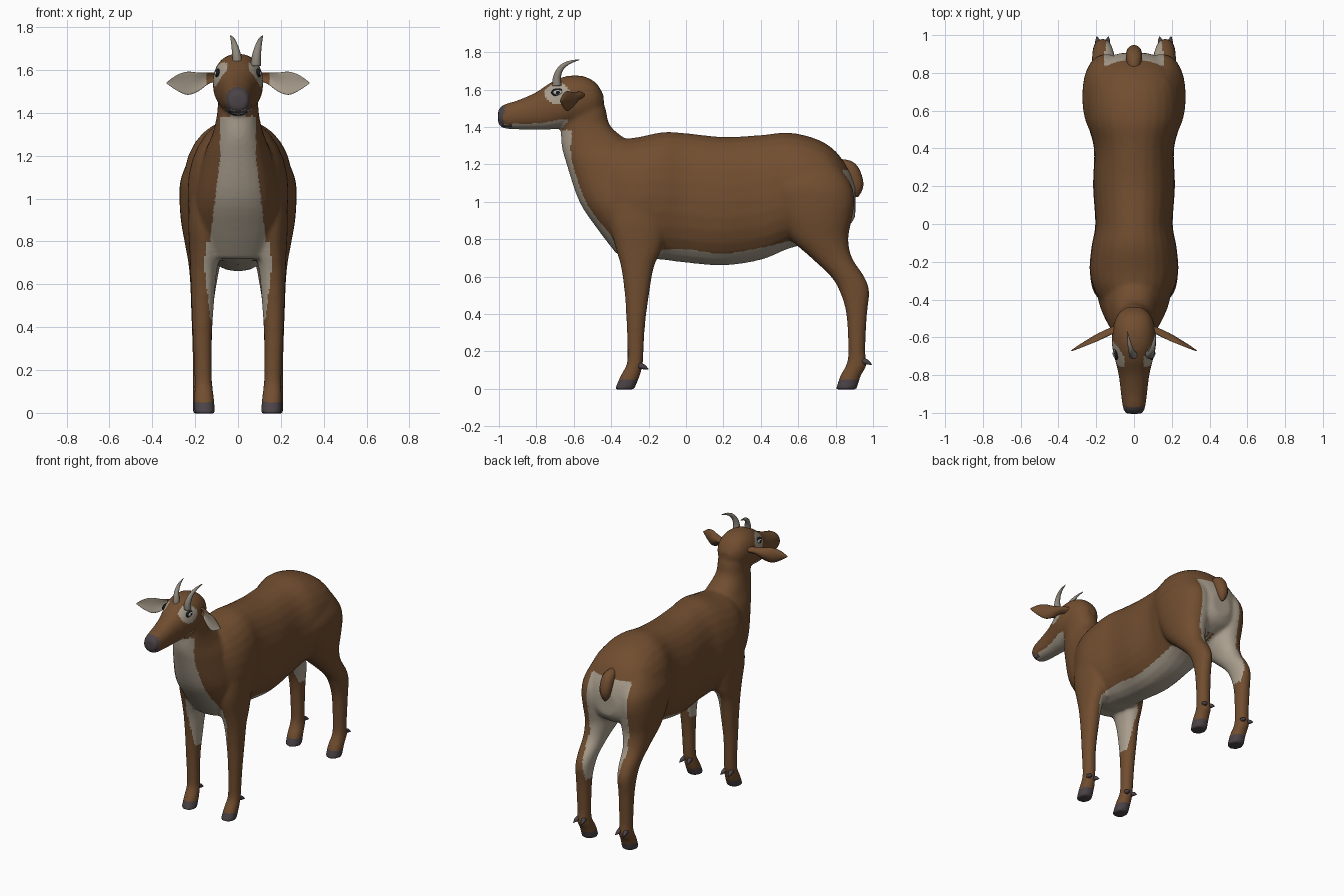
import bpy, bmesh, math
from mathutils import Vector

cube = bpy.data.objects.get("Cube")
if cube:
    bpy.data.objects.remove(cube)


def material(name, rgb):
    m = bpy.data.materials.new(name)
    m.use_nodes = True
    col = (*rgb, 1)
    m.diffuse_color = col
    b = m.node_tree.nodes["Principled BSDF"]
    b.inputs["Base Color"].default_value = col
    b.inputs["Roughness"].default_value = 0.9
    return m


BROWN = material("brown coat", (.165, .075, .029))
CREAM = material("cream coat", (.40, .345, .27))
HOOF = material("dark hoof", (.07, .055, .062))
HORN = material("grey horn", (.27, .24, .20))
DARK = material("eye black", (.012, .011, .012))
PALE = material("eye pale", (.5, .5, .5))


def smooth_rings(rings, steps=4):
    """Catmull-Rom interpolation through ring tuples."""
    out, n = [], len(rings)
    for i in range(n - 1):
        quad = [rings[max(0, min(n - 1, i + k))] for k in (-1, 0, 1, 2)]
        for s in range(steps):
            t = s / steps
            out.append([.5 * (2 * b + (c - a) * t + (2 * a - 5 * b + 4 * c - d) * t * t
                              + (3 * b - a - 3 * c + d) * t ** 3)
                        for a, b, c, d in zip(*quad)])
    return out + [list(rings[-1])]


def skin(bm, loops):
    """Skin closed loops of points and cap both ends."""
    vs = [[bm.verts.new(p) for p in loop] for loop in loops]
    n = len(vs[0])
    faces = [bm.faces.new((a[i], a[(i + 1) % n], b[(i + 1) % n], b[i]))
             for a, b in zip(vs, vs[1:]) for i in range(n)]
    faces += [bm.faces.new(vs[0]), bm.faces.new(vs[-1])]
    bmesh.ops.recalc_face_normals(bm, faces=faces)


def loft(bm, rings, axis, side=1, power=2.2, n=28):
    """Rings are (position, low, high, x_in, x_out) along the y or z axis."""
    loops = []
    for t, a0, a1, x0, x1 in smooth_rings(rings):
        loop = []
        for i in range(n):
            c, s = math.cos(i * math.tau / n), math.sin(i * math.tau / n)
            x = (x0 + x1) / 2 + (x1 - x0) / 2 * math.copysign(abs(c) ** (2 / power), c)
            a = (a0 + a1) / 2 + (a1 - a0) / 2 * math.copysign(abs(s) ** (2 / power), s)
            loop.append((side * x, t, a) if axis == "y" else (side * x, a, t))
        loops.append(loop)
    skin(bm, loops)


def tube(bm, points, n=12):
    """Round tapered tube through (x, y, z, radius) points."""
    path = smooth_rings(points)
    loops = []
    for i, p in enumerate(path):
        a, b = path[max(i - 1, 0)], path[min(i + 1, len(path) - 1)]
        d = (Vector(b[:3]) - Vector(a[:3])).normalized()
        u = d.cross(Vector((1, 0, .01))).normalized()
        v = d.cross(u)
        loops.append([Vector(p[:3]) + p[3] * (u * math.cos(k * math.tau / n) + v * math.sin(k * math.tau / n))
                      for k in range(n)])
    skin(bm, loops)


def finish(bm, name, *mats):
    me = bpy.data.meshes.new(name)
    bm.to_mesh(me)
    bm.free()
    for m in mats:
        me.materials.append(m)
    for p in me.polygons:
        p.use_smooth = True
    ob = bpy.data.objects.new(name, me)
    bpy.context.scene.collection.objects.link(ob)
    return ob


def symmetric(rings):
    return [(t, a, b, -w, w) for t, a, b, w in rings]


# Body volumes: torso, neck, head, legs
bm = bmesh.new()
loft(bm, symmetric([(.905, .92, 1.08, .07), (.87, .87, 1.17, .16), (.8, .83, 1.27, .22),
                    (.7, .79, 1.335, .25), (.55, .75, 1.37, .25), (.4, .69, 1.357, .212),
                    (.2, .66, 1.347, .217), (0, .675, 1.367, .205), (-.12, .69, 1.373, .225),
                    (-.25, .705, 1.347, .235), (-.35, .74, 1.33, .21), (-.45, .84, 1.28, .15),
                    (-.5, .95, 1.2, .08)]), "y")
loft(bm, symmetric([(.72, -.37, -.1, .15), (.85, -.47, -.05, .19), (1, -.57, -.05, .2),
                    (1.2, -.638, -.12, .16), (1.3, -.665, -.27, .12), (1.4, -.668, -.4, .097),
                    (1.5, -.66, -.43, .093), (1.6, -.64, -.47, .08)]), "z")
loft(bm, symmetric([(-1.005, 1.42, 1.49, .042), (-.975, 1.393, 1.52, .058), (-.9, 1.387, 1.543, .069),
                    (-.8, 1.385, 1.587, .081), (-.72, 1.387, 1.64, .1), (-.64, 1.4, 1.672, .117),
                    (-.55, 1.42, 1.672, .112), (-.48, 1.46, 1.635, .087), (-.44, 1.51, 1.57, .04)]), "y")
FRONT_LEG = [(1.1, -.38, -.12, .08, .22), (.9, -.41, -.1, .06, .232), (.75, -.375, -.13, .08, .226),
             (.65, -.347, -.172, .1, .222), (.5, -.327, -.198, .113, .217), (.35, -.318, -.218, .122, .211),
             (.2, -.313, -.227, .122, .204), (.13, -.318, -.232, .12, .203), (.07, -.35, -.247, .112, .204),
             (-.004, -.382, -.277, .107, .204)]
HIND_LEG = [(1.25, .5, .78, .03, .2), (1.1, .44, .88, .02, .265), (1, .46, .9, .02, .273),
            (.9, .5, .885, .02, .267), (.8, .56, .868, .045, .25), (.7, .67, .888, .08, .232),
            (.6, .775, .953, .1, .223), (.52, .822, .98, .112, .22), (.4, .857, .968, .12, .216),
            (.2, .868, .958, .122, .21), (.13, .857, .967, .12, .21), (.07, .825, .935, .112, .21),
            (-.004, .8, .912, .108, .21)]
for side in (1, -1):
    loft(bm, FRONT_LEG, "z", side)
    loft(bm, HIND_LEG, "z", side)
body = finish(bm, "body", BROWN, CREAM, HOOF)

# Blend the volumes into one smooth skin
mod = body.modifiers.new("blend", "REMESH")
mod.mode = "VOXEL"
mod.voxel_size = .011
mod = body.modifiers.new("soften", "SMOOTH")
mod.factor = .5
mod.iterations = 8
skin_mesh = bpy.data.meshes.new_from_object(body.evaluated_get(bpy.context.evaluated_depsgraph_get()))
body.modifiers.clear()
body.data = skin_mesh
skin_mesh.materials.clear()
for m in (BROWN, CREAM, HOOF):
    skin_mesh.materials.append(m)


def coat(c, n):
    """Colour index for a skin face from its centre and normal."""
    x, y, z = abs(c.x), c.y, c.z
    if z < .05 or (y < -.968 and z > 1.415 and x < .055):
        return 2
    if y < -.93 and abs(z - 1.405) < .006:
        return 2
    belly = -.4 < y < .64 and z < .8 and x < .135 and n.z < -.3
    chest = y < -.34 and .62 < z < 1.385 and n.y < .1 and x < (.083 if z > 1.2 else .083 + .12 * (1.2 - z))
    inner = .44 < z < .86 and x < .13 + .12 * (z - .45) and (y < -.1 or y > .55) and n.x * c.x < 0
    rump = y > .8 and .78 < z < 1.17 and x < .155 and n.y > .3
    jaw = y < -.6 and 1.37 < z < 1.44 and n.z < -.55
    eye_patch = ((y + .69) / .068) ** 2 + ((z - 1.58) / .055) ** 2 < 1 and x > .05
    return int(belly or chest or inner or rump or jaw or eye_patch)


for p in skin_mesh.polygons:
    p.material_index = coat(p.center, p.normal)
    p.use_smooth = True

# Tail
bm = bmesh.new()
tube(bm, [(0, .82, 1.2, .03), (0, .875, 1.175, .042), (0, .905, 1.11, .042),
          (0, .91, 1.06, .032), (0, .912, 1.025, .008)])
finish(bm, "tail", BROWN)

for side, label in ((1, "left"), (-1, "right")):
    # Ear: flattened leaf with a cupped cream front
    bm = bmesh.new()
    base, tip = Vector((.09, -.555, 1.57)), Vector((.332, -.672, 1.54))
    facing = Vector((-.4, -.9, -.1)).normalized()
    loops = []
    for t, half, thick, drop in smooth_rings([(0, .022, .02, 0), (.2, .025, .022, 0), (.42, .044, .022, -.012),
                                              (.62, .054, .017, -.012), (.82, .036, .011, -.004),
                                              (1, .004, .003, 0)]):
        mid = base.lerp(tip, t) + Vector((0, 0, drop))
        loop = []
        for k in range(20):
            a = k * math.tau / 20
            p = mid + Vector((0, 0, half * math.cos(a))) + facing * thick * (
                math.sin(a) * (.35 if math.sin(a) > 0 else 1) + .6 * math.cos(a) ** 2)
            loop.append((side * p.x, p.y, p.z))
        loops.append(loop)
    skin(bm, loops)
    bm.normal_update()
    out = Vector((side * facing.x, facing.y, facing.z))
    for f in bm.faces:
        if f.normal.dot(out) > .3 and abs(f.calc_center_median().x) > .15:
            f.material_index = 1
    finish(bm, label + "_ear", BROWN, CREAM)

    # Horn: backward curving spike
    bm = bmesh.new()
    tube(bm, [(.04 + side * x, y, z, r) for x, y, z, r in
              ((.043, -.69, 1.62, .024), (.046, -.69, 1.665, .021), (.056, -.668, 1.715, .015),
               (.066, -.625, 1.745, .009), (.075, -.57, 1.76, .002))])
    finish(bm, label + "_horn", HORN)

    # Eye: rim, pale ball and pupil
    for part, mat, x, size in (("eye_rim", DARK, .094, (.013, .036, .022)),
                               ("eye_ball", PALE, .097, (.0135, .028, .015)),
                               ("pupil", DARK, .1, (.0135, .015, .011))):
        bm = bmesh.new()
        bmesh.ops.create_uvsphere(bm, u_segments=20, v_segments=12, radius=1)
        bmesh.ops.scale(bm, vec=size, verts=bm.verts)
        bmesh.ops.translate(bm, vec=(side * x, -.685, 1.585), verts=bm.verts)
        finish(bm, label + "_" + part, mat)

    # Dewclaws behind each foot
    for leg, x, y, z in (("front", .163, -.25, .125), ("hind", .166, .945, .15)):
        bm = bmesh.new()
        for dx in (-.022, .022):
            tube(bm, [(side * (x + dx), y, z, .017), (side * (x + dx * 1.2), y + .025, z - .008, .013),
                      (side * (x + dx * 1.4), y + .048, z - .02, .002)], 8)
        finish(bm, label + "_" + leg + "_dewclaws", HOOF)
